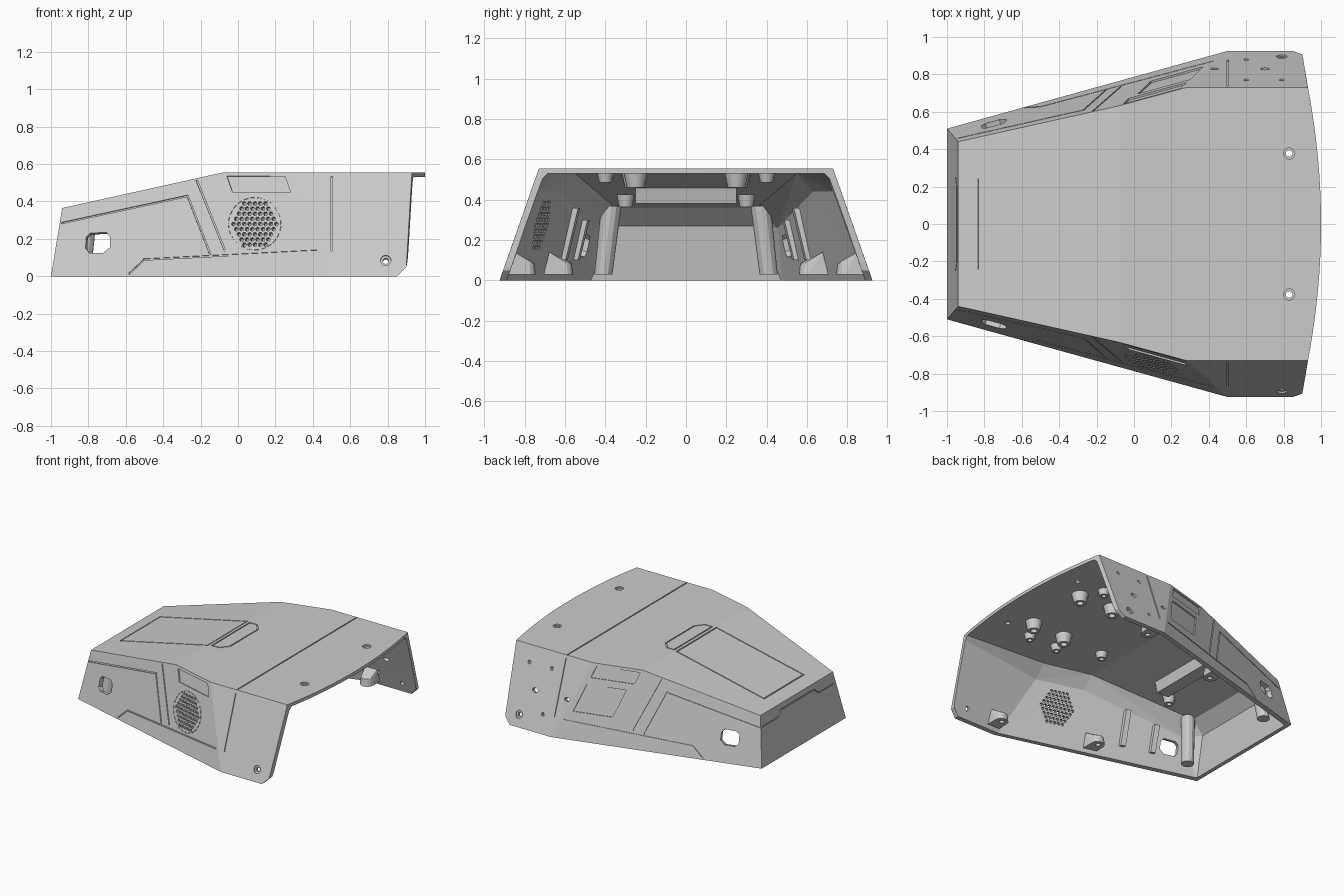
import bpy, bmesh, math
from mathutils import Vector

if "Cube" in bpy.data.objects:
    bpy.data.objects.remove(bpy.data.objects["Cube"])

grey = bpy.data.materials.new("light_grey")
grey.diffuse_color = (0.6, 0.6, 0.6, 1)
grey.use_nodes = True
grey.node_tree.nodes["Principled BSDF"].inputs["Base Color"].default_value = grey.diffuse_color


def finish(bm, name):
    bmesh.ops.recalc_face_normals(bm, faces=bm.faces)
    me = bpy.data.meshes.new(name)
    bm.to_mesh(me)
    bm.free()
    me.materials.append(grey)
    ob = bpy.data.objects.new(name, me)
    bpy.context.collection.objects.link(ob)
    return ob


def hull(points, name, mirror=True):
    bm = bmesh.new()
    for x, y, z in points:
        bm.verts.new((x, y, z))
        if mirror:
            bm.verts.new((x, -y, z))
    r = bmesh.ops.convex_hull(bm, input=bm.verts)
    bmesh.ops.delete(bm, geom=[v for v in bm.verts if not v.link_faces], context='VERTS')
    bmesh.ops.dissolve_limit(bm, angle_limit=0.01, verts=bm.verts, edges=bm.edges)
    return finish(bm, name)


def cut(target, cutter):
    cutter.hide_render = True
    mod = target.modifiers.new("cut", 'BOOLEAN')
    mod.object = cutter
    mod.operation = 'DIFFERENCE'
    mod.solver = 'EXACT'
    mod.use_self = True
    bpy.context.view_layer.objects.active = target
    bpy.ops.object.modifier_apply(modifier=mod.name)
    bpy.data.objects.remove(cutter)


# Surfaces of the shell: 2D coordinates to a point and its outward normal
def wall(s):
    def f(u, v):
        a, b = 0.787 + 0.277 * u - 0.24 * v, 0.925 - 0.351 * v
        n = Vector((-0.277, s, 0.24)) if a < b else Vector((0, s, 0.351))
        return Vector((u, s * min(a, b), v)), n.normalized()
    return f


def roof(u, v):
    if u < -0.08:
        return Vector((u, v, 0.573 + 0.221 * u)), Vector((-0.221, 0, 1)).normalized()
    return Vector((u, v, 0.555)), Vector((0, 0, 1))


def nose(u, v):
    return Vector((-1 + 0.164 * v, u, v)), Vector((-1, 0, 0.164)).normalized()


def prism(bm, surf, pts, depth):
    cu, cv = (sum(p[i] for p in pts) / len(pts) for i in (0, 1))
    n = surf(cu, cv)[1]
    ps = [surf(*p)[0] for p in pts]
    lo = [bm.verts.new(p - n * depth) for p in ps]
    hi = [bm.verts.new(p + n * 0.02) for p in ps]
    bm.faces.new(lo)
    bm.faces.new(hi[::-1])
    for i in range(len(ps)):
        j = (i + 1) % len(ps)
        bm.faces.new((lo[i], hi[i], hi[j], lo[j]))


def groove(bm, surf, *path, w=0.004, depth=0.008):
    for p, q in zip(path, path[1:]):
        p, q = Vector(p), Vector(q)
        d = (q - p).normalized() * w
        k = Vector((-d.y, d.x))
        p, q = p - d, q + d
        prism(bm, surf, [p + k, q + k, q - k, p - k], depth)


def disc(bm, surf, u, v, r, depth, n=12, ru=None):
    prism(bm, surf, [(u + (ru or r) * math.cos(2 * math.pi * i / n),
                      v + r * math.sin(2 * math.pi * i / n)) for i in range(n)], depth)


# Shell: faceted outer hull with a curved roof edge, hollowed and open below and behind
arc = [(0.93 + 0.07 * (1 - (i / 8) ** 2), 0.73 * i / 8, z) for i in range(9) for z in (0.53, 0.555)]
shell = hull([(-1, 0.51, 0), (0.5, 0.925, 0), (0.85, 0.925, 0), (0.9, 0.907, 0.05),
              (-0.94, 0.44, 0.365), (-0.08, 0.632, 0.555), (0.28, 0.73, 0.555)] + arc, "shell")
cavity = hull([(-0.973, 0.48, -0.02), (-0.925, 0.36, 0.27), (-0.83, 0.35, 0.36),
               (-0.84, 0.455, 0.26), (-0.08, 0.63, 0.44), (-0.08, 0.55, 0.53),
               (0.28, 0.728, 0.44), (0.28, 0.64, 0.53), (0.5, 0.895, -0.02),
               (1.2, 0.895, -0.02), (1.2, 0.735, 0.45), (1.2, 0.705, 0.53)], "cavity")
cut(shell, cavity)

# Panel grooves
g = bmesh.new()
groove(g, roof, (0.5, -0.722), (0.5, 0.722))
groove(g, roof, (-0.83, -0.24), (-0.09, -0.24), (-0.09, 0.24), (-0.83, 0.24), (-0.83, -0.24))
groove(g, roof, (-0.06, -0.23), (0, -0.23), (0.05, -0.17), (0.05, 0.17), (0, 0.23),
       (-0.06, 0.23), (-0.06, -0.23))
groove(g, nose, (-0.43, 0.28), (-0.25, 0.28), (-0.2, 0.32), (0.2, 0.32), (0.25, 0.28), (0.43, 0.28))
for s in (-1, 1):
    side = wall(s)
    groove(g, side, (0.5, 0.53), (0.5, 0.14))
    groove(g, side, (-0.94, 0.285), (-0.27, 0.43), (-0.15, 0.12))
    groove(g, side, (-0.22, 0.51), (-0.07, 0.135))
    groove(g, side, (-0.58, 0.015), (-0.5, 0.09), (0.42, 0.137))
    prism(g, side, [(-0.06, 0.535), (0.25, 0.535), (0.28, 0.45), (-0.03, 0.45)], 0.01)
prism(g, wall(1), [(0.02, 0.4), (0.3, 0.4), (0.37, 0.2), (0.09, 0.2)], 0.01)
for i in range(24):  # dashed speaker rim
    a, b = i * math.pi / 12, (i + 0.55) * math.pi / 12
    groove(g, wall(-1), *[(0.09 + 0.14 * math.cos(t), 0.28 + 0.14 * math.sin(t)) for t in (a, b)], w=0.002)
cut(shell, finish(g, "groove_cutter"))

# Through holes: handles, screws, speaker grille, rear connectors
h = bmesh.new()
for s in (-1, 1):
    side = wall(s)
    prism(h, side, [(-0.815, 0.15), (-0.795, 0.125), (-0.72, 0.125), (-0.685, 0.155),
                    (-0.685, 0.21), (-0.705, 0.235), (-0.79, 0.23), (-0.812, 0.21)], 0.09)
    disc(h, side, 0.79, 0.085, 0.016, 0.09)
    disc(h, roof, 0.83, 0.377 * s, 0.018, 0.09)
for q in range(-4, 5):
    for r in range(-4, 5):
        if abs(q + r) <= 4:
            disc(h, wall(-1), 0.09 + 0.0285 * (q + r / 2), 0.28 + 0.0275 * r, 0.0105, 0.09, 8)
for u, v, r, ru in ((0.43, 0.27, 0.013, 0.022), (0.6, 0.13, 0.013, None), (0.6, 0.44, 0.013, None),
                    (0.7, 0.27, 0.016, 0.024), (0.79, 0.44, 0.013, None)):
    disc(h, wall(1), u, v, r, 0.09, 12, ru)
cut(shell, finish(h, "hole_cutter"))

# Countersinks around the screw holes
c = bmesh.new()
for s in (-1, 1):
    disc(c, wall(s), 0.79, 0.085, 0.028, 0.01, 16)
    disc(c, roof, 0.83, 0.377 * s, 0.03, 0.01, 16)
cut(shell, finish(c, "countersink_cutter"))


# Tapered screw bosses under the roof, each with a blind hole
def boss(x, y, top, r, height):
    prof = [(0.001, top - 0.02), (r * 0.38, top - 0.02), (r * 0.38, top - height),
            (r * 0.72, top - height), (r, top)]
    bm = bmesh.new()
    vs = [bm.verts.new((x + p, y, z)) for p, z in prof]
    es = [bm.edges.new(e) for e in zip(vs, vs[1:])]
    bmesh.ops.spin(bm, geom=vs + es, cent=(x, y, 0), axis=(0, 0, 1), angle=2 * math.pi, steps=20)
    bmesh.ops.remove_doubles(bm, verts=bm.verts, dist=0.0003)
    ob = finish(bm, "roof_boss")
    ob.select_set(True)
    bpy.context.view_layer.objects.active = ob
    bpy.ops.object.shade_smooth_by_angle(angle=math.radians(35))
    ob.select_set(False)


for s in (-1, 1):
    for x, y, r, ht in ((0.7, 0.25, 0.06, 0.075), (0.42, 0.26, 0.06, 0.075),
                        (0.61, 0.4, 0.042, 0.05), (0.37, 0.4, 0.042, 0.05), (0.06, 0.28, 0.045, 0.05)):
        boss(x, y * s, 0.535, r, ht)
    boss(-0.57, 0.3 * s, 0.425, 0.045, 0.06)

# Lower screw brackets: rounded blocks rising into the side walls
for s in (-1, 1):
    for x, y in ((0.54, 0.79), (-0.18, 0.605)):
        pts = []
        for i in range(9):
            a = math.pi * i / 8
            for z, k in ((0.03, 1), (0.085, 0.85)):
                pts.append((x + 0.05 * math.cos(a) * k, s * (y - 0.045 * math.sin(a) * k), z))
        for dx in (-0.05, 0.05):
            for z in (0.03, 0.14):
                pts.append((x + dx, wall(s)(x, z)[0].y - s * 0.025, z))
        block = hull(pts, "side_bracket", False)
        b = bmesh.new()
        bmesh.ops.create_cone(b, cap_ends=True, segments=12, radius1=0.018, radius2=0.018, depth=0.06)
        bmesh.ops.translate(b, verts=b.verts, vec=(x, s * y, 0.03))
        cut(block, finish(b, "bracket_hole"))

    # Tall front posts
    pts = []
    for i in range(12):
        a = math.pi * i / 6
        pts.append((-0.83 + 0.045 * math.cos(a), s * (0.41 + 0.045 * math.sin(a)), 0.03))
        pts.append((-0.8 + 0.05 * math.cos(a), s * (0.37 + 0.05 * math.sin(a)), 0.37))
    hull(pts, "front_post", False)

    # Leaning ribs on the inside of the side walls
    for x, z1 in ((-0.4, 0.36), (-0.62, 0.3)):
        pts = []
        for dx in (-0.018, 0.018):
            for z in (0.1, z1):
                y = wall(s)(x + dx, z)[0].y
                pts += [(x + dx, y - s * 0.025, z), (x + dx, y - s * 0.06, z)]
        hull(pts, "wall_rib", False)

# Hatch pocket hanging below the sloping roof
hull([(x, 0.25, z) for x, z in ((-0.52, 0.38), (-0.42, 0.38), (-0.4, 0.46), (-0.54, 0.43))], "hatch_pocket")
